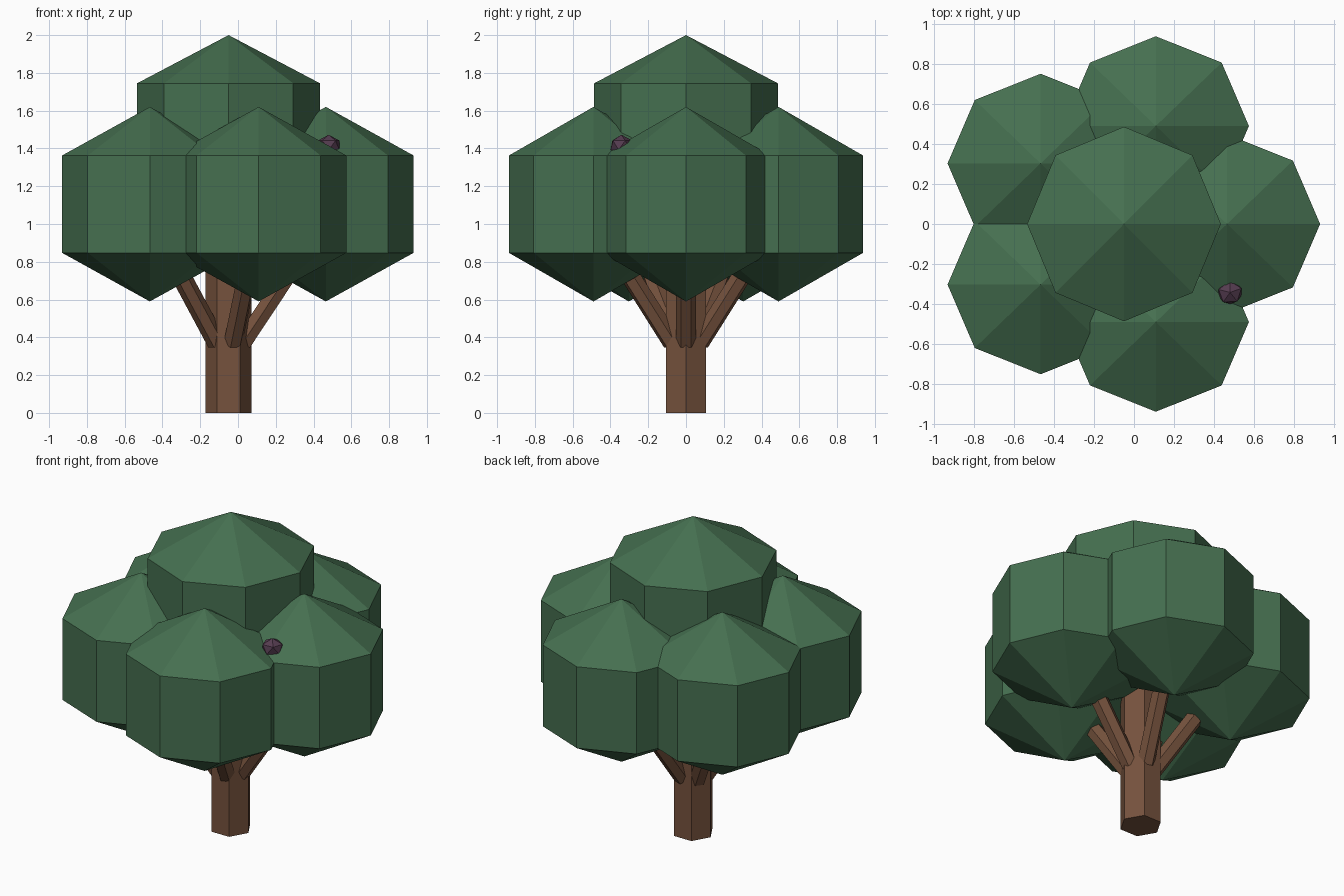
import bpy, math
from mathutils import Vector

if "Cube" in bpy.data.objects:
    bpy.data.objects.remove(bpy.data.objects["Cube"])

CX = -0.05  # trunk axis in x


def material(name, rgb):
    m = bpy.data.materials.new(name)
    m.diffuse_color = (*rgb, 1)
    m.use_nodes = True
    m.node_tree.nodes["Principled BSDF"].inputs["Base Color"].default_value = m.diffuse_color
    return m


LEAF = material("leaf_green", (0.06, 0.16, 0.08))
BARK = material("bark_brown", (0.18, 0.085, 0.047))
PURPLE = material("fruit_purple", (0.09, 0.045, 0.08))


def finish(name, mat):
    ob = bpy.context.object
    ob.name = ob.data.name = name
    ob.data.materials.append(mat)
    return ob


def clump(name, loc, ring, half_height):
    # eight-sided foliage: two rings of vertices plus two poles
    bpy.ops.mesh.primitive_uv_sphere_add(segments=8, ring_count=3, radius=1, location=loc)
    ob = finish(name, LEAF)
    k = math.sin(math.radians(60))
    ob.scale = (ring[0] / k, ring[1] / k, half_height)


def limb(name, a, b, radius, spin):
    # six-sided cylinder from a to b
    a, b = Vector(a), Vector(b)
    d = b - a
    bpy.ops.mesh.primitive_cylinder_add(vertices=6, radius=radius, depth=d.length,
                                        location=(a + b) / 2)
    ob = finish(name, BARK)
    tilt = math.atan2(math.hypot(d.x, d.y), d.z)
    ob.rotation_euler = (0, tilt, spin)


# Trunk, with corners on the x axis
limb("trunk", (CX, 0, 0), (CX, 0, 1.02), 0.122, math.radians(30))

# Five branches, each reaching into its own foliage clump
for i in range(5):
    a = math.radians(72 * i)
    c, s = math.cos(a), math.sin(a)
    limb(f"branch_{i + 1}", (CX + 0.075 * c, 0.075 * s, 0.37),
         (CX + 0.37 * c, 0.37 * s, 0.815), 0.052, a)
    clump(f"foliage_{i + 1}", (CX + 0.515 * c, 0.515 * s, 1.105), (0.465, 0.448), 0.515)

# Crown on top
clump("foliage_top", (CX, 0, 1.49), (0.484, 0.486), 0.51)

# Single fruit
bpy.ops.mesh.primitive_ico_sphere_add(subdivisions=1, radius=0.067, location=(0.48, -0.342, 1.417))
fruit = finish("fruit", PURPLE)
fruit.scale = (1, 0.95, 0.83)
fruit.rotation_euler = (0, 0, math.radians(20))

# Trunk corners: turn so that a vertex lies on the x axis
bpy.data.objects["trunk"].rotation_euler.z = math.radians(90)
